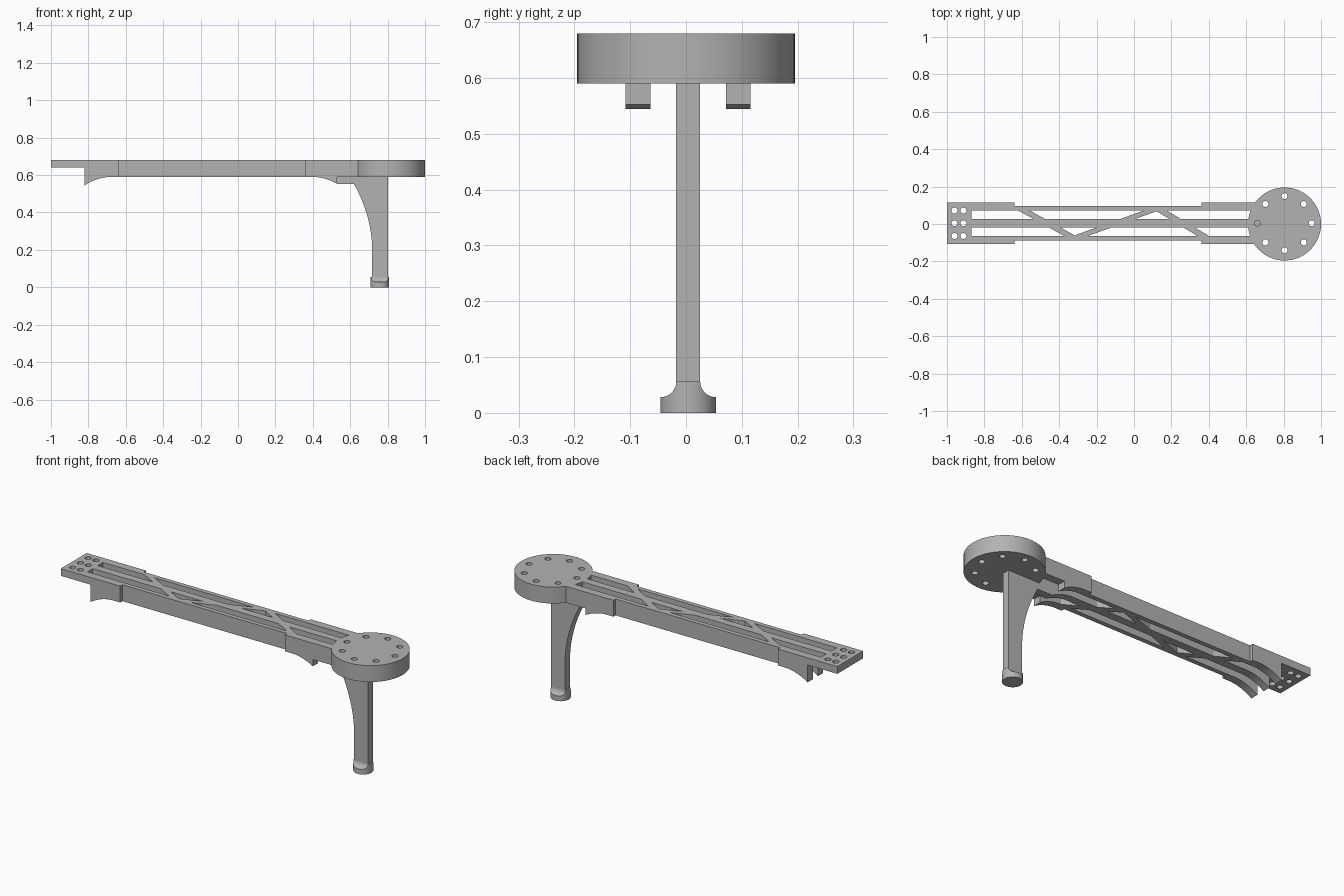
import bpy, bmesh, math

old = bpy.data.objects.get("Cube")
if old:
    bpy.data.objects.remove(old, do_unlink=True)

gray = bpy.data.materials.new("plain gray")
gray.use_nodes = True
COLOR = (0.45, 0.45, 0.45, 1)
gray.diffuse_color = COLOR
gray.node_tree.nodes["Principled BSDF"].inputs["Base Color"].default_value = COLOR

YC = 0.004                    # centre line of the arm
BOTTOM, TOP = 0.59, 0.68      # arm depth
HOOK_L, HOOK_R = 0.545, 0.553 # lowest points of the hooks
INNER, NARROW, WIDE, RIB = 0.0675, 0.0925, 0.112, 0.0215
DISC_X, DISC_R = 0.805, 0.195


def finish(name, bm):
    bmesh.ops.recalc_face_normals(bm, faces=bm.faces)
    mesh = bpy.data.meshes.new(name)
    bm.to_mesh(mesh)
    bm.free()
    mesh.materials.append(gray)
    obj = bpy.data.objects.new(name, mesh)
    bpy.context.collection.objects.link(obj)
    return obj


def prism(name, points, lo, hi, axis):
    """Extrude a 2D outline along an axis between lo and hi."""
    place = {"x": lambda a, b, d: (d, a, b),
             "y": lambda a, b, d: (a, d, b),
             "z": lambda a, b, d: (a, b, d)}[axis]
    bm = bmesh.new()
    rings = [[bm.verts.new(place(a, b, d)) for a, b in points] for d in (lo, hi)]
    n = len(points)
    for ring in rings:
        bm.faces.new(ring)
    for i in range(n):
        j = (i + 1) % n
        bm.faces.new((rings[0][i], rings[0][j], rings[1][j], rings[1][i]))
    return finish(name, bm)


def box(name, x0, x1, y0, y1, z0, z1):
    return prism(name, [(x0, y0), (x1, y0), (x1, y1), (x0, y1)], z0, z1, "z")


def circle(x, y, r, n):
    return [(x + r * math.cos(2 * math.pi * i / n),
             y + r * math.sin(2 * math.pi * i / n)) for i in range(n)]


def combine(obj, cutter, operation):
    """Apply a boolean and discard the cutter."""
    cutter.hide_render = True
    mod = obj.modifiers.new("cut", "BOOLEAN")
    mod.operation, mod.solver, mod.object = operation, "EXACT", cutter
    graph = bpy.context.evaluated_depsgraph_get()
    mesh = bpy.data.meshes.new_from_object(obj.evaluated_get(graph))
    obj.modifiers.clear()
    obj.data = mesh
    bpy.data.objects.remove(cutter, do_unlink=True)


def drill(obj, centres):
    for x, y in centres:
        combine(obj, prism("drill", circle(x, y, 0.016, 24), 0.5, 0.8, "z"),
                "DIFFERENCE")


def sag(x_flat, x_tip, z_tip, steps=10):
    """Concave underside curve from the flat rail down to a hook tip."""
    return [(x_flat + (x_tip - x_flat) * i / steps,
             BOTTOM + (z_tip - BOTTOM) * (i / steps) ** 2) for i in range(steps + 1)]


# Underside outlines of the rail ends
left_under = [(-0.88, TOP), (-0.88, 0.64), (-0.82, 0.64)] + sag(-0.68, -0.82, HOOK_L)[::-1]
right_under = sag(0.40, 0.53, HOOK_R) + [(0.53, BOTTOM)]

# Mounting plate at the far end
plate = box("mounting_plate", -1, -0.87, YC - WIDE, YC + WIDE, 0.64, TOP)
drill(plate, [(x, YC + y) for x in (-0.96, -0.912) for y in (-0.068, 0, 0.068)])

# Outer rails, thicker at both ends
for side, s in (("left", 1), ("right", -1)):
    a, b, c = (YC + s * w for w in (INNER, NARROW, WIDE))
    box(side + "_rail", -0.64, 0.36, a, b, BOTTOM, TOP)
    prism(side + "_rail_far_end",
          left_under + [(-0.64, BOTTOM), (-0.64, TOP)], a, c, "y")
    prism(side + "_rail_disc_end",
          [(0.36, TOP), (0.36, BOTTOM)] + right_under + [(0.66, BOTTOM), (0.66, TOP)],
          a, c, "y")

# Centre rail
prism("centre_rail", left_under + right_under + [(0.62, BOTTOM), (0.62, TOP)],
      YC - RIB, YC + RIB, "y")

# Zigzag braces
joints = [(-0.61, 0.08), (-0.32, -0.08), (0.125, 0.08), (0.39, -0.08)]
for i, h in enumerate((0.031, 0.04, 0.031)):
    (x0, y0), (x1, y1) = joints[i], joints[i + 1]
    prism("brace_%d" % (i + 1),
          [(x0 - h, YC + y0), (x0 + h, YC + y0), (x1 + h, YC + y1), (x1 - h, YC + y1)],
          BOTTOM, TOP, "z")

# Round mounting disc with a ring of holes
disc = prism("disc", circle(DISC_X, 0, DISC_R, 96), BOTTOM, TOP, "z")
drill(disc, circle(DISC_X, YC, 0.145, 8))

# Leg with a curved gusset under the disc
curve = [(0.717 - 0.097 * t * t, 0.2 + (HOOK_R - 0.2) * t)
         for t in (1 - i / 14 for i in range(15))]
prism("leg", [(0.53, BOTTOM), (0.53, HOOK_R)] + curve
      + [(0.717, 0.02), (0.801, 0.02), (0.801, BOTTOM)], YC - RIB, YC + RIB, "y")

# Round foot, filleted sideways into the leg
fillet = [(0.05 - 0.0285 * math.sin(t), 0.056 - 0.028 * math.cos(t))
          for t in (math.pi / 2 * i / 8 for i in range(9))]
half = [(0.06, 0), (0.06, 0.028)] + fillet
flare = [(YC + y, z) for y, z in half] + [(YC - y, z) for y, z in half[::-1]]
foot = prism("foot", circle(0.758, YC, 0.05, 48), 0, 0.08, "z")
combine(foot, prism("foot_flare", flare, 0.68, 0.84, "x"), "INTERSECT")

# Smooth the curves, keep edges sharp
for obj in bpy.context.collection.objects:
    if obj.type == "MESH" and gray.name in obj.data.materials:
        bpy.ops.object.select_all(action="DESELECT")
        obj.select_set(True)
        bpy.context.view_layer.objects.active = obj
        bpy.ops.object.shade_smooth_by_angle(angle=math.radians(30))
